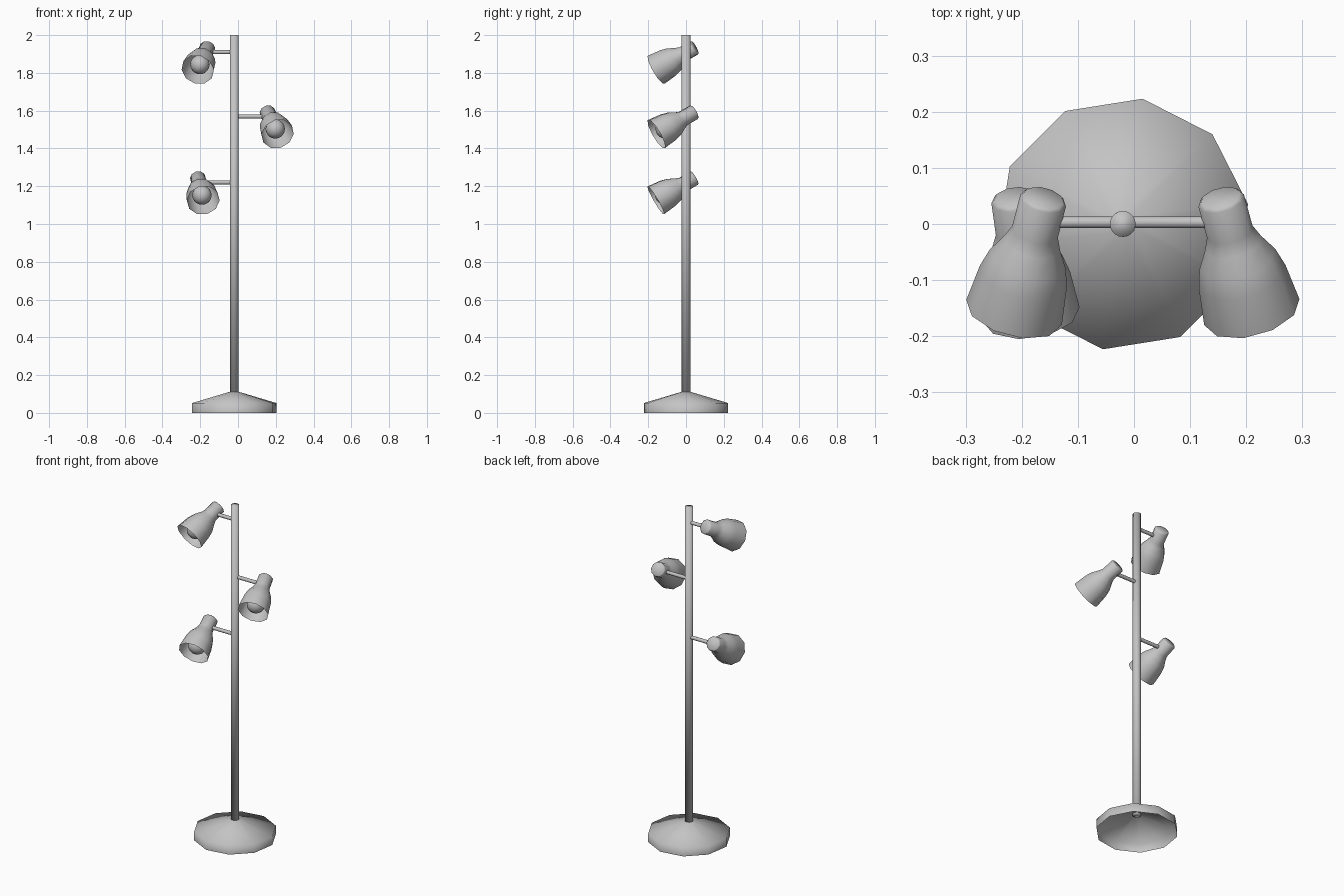
import bpy
import math
from mathutils import Vector

cube = bpy.data.objects.get("Cube")
if cube:
    bpy.data.objects.remove(cube, do_unlink=True)

GREY = (0.55, 0.55, 0.55, 1)
mat = bpy.data.materials.new("grey_metal")
mat.use_nodes = True
mat.diffuse_color = GREY
mat.node_tree.nodes["Principled BSDF"].inputs["Base Color"].default_value = GREY


def finish(obj, name):
    obj.name = name
    obj.data.materials.append(mat)
    for poly in obj.data.polygons:
        poly.use_smooth = True
    return obj


def lathe(name, profile, sides, start, axis, cap_first=False, cap_last=False, turn=0.0):
    """Spin (radius, distance) pairs around an axis running from start."""
    rot = Vector(axis).to_track_quat("Z", "Y")
    verts, faces = [], []
    for radius, dist in profile:
        for i in range(sides):
            a = turn + math.tau * i / sides
            p = Vector((radius * math.cos(a), radius * math.sin(a), dist))
            verts.append(Vector(start) + rot @ p)
    for r in range(len(profile) - 1):
        for i in range(sides):
            j = (i + 1) % sides
            faces.append((r * sides + i, r * sides + j,
                          (r + 1) * sides + j, (r + 1) * sides + i))
    if cap_first:
        faces.append(tuple(reversed(range(sides))))
    if cap_last:
        faces.append(tuple(range(len(verts) - sides, len(verts))))
    mesh = bpy.data.meshes.new(name)
    mesh.from_pydata(verts, [], faces)
    obj = bpy.data.objects.new(name, mesh)
    bpy.context.collection.objects.link(obj)
    return finish(obj, name)


POLE_X = -0.02
UP = (0, 0, 1)

# Hollow ten-sided foot and the upright
lathe("base", [(0.226, 0), (0.226, 0.052), (0.023, 0.112)], 10,
      (POLE_X, 0, 0), UP, turn=math.radians(9))
lathe("pole", [(0.023, 0.105), (0.023, 2.0)], 20, (POLE_X, 0, 0), UP, True, True)

# Spotlight shade, open at the front, measured from its pivot on the arm
SHADE = [(0.036, -0.052), (0.042, -0.046), (0.042, 0.02), (0.052, 0.045),
         (0.07, 0.078), (0.08, 0.115), (0.088, 0.19)]


def spotlight(label, x, z, lean):
    pivot = Vector((x, 0.003, z))
    aim = Vector((lean, -0.2, -0.116)).normalized()
    side = 1 if x > POLE_X else -1
    lathe(label + "_arm", [(0.0105, 0), (0.0105, abs(x - POLE_X))], 12,
          (POLE_X, 0.003, z), (side, 0, 0))
    lathe(label + "_shade", SHADE, 10, pivot, aim, cap_first=True)
    bpy.ops.mesh.primitive_uv_sphere_add(segments=16, ring_count=10, radius=0.051,
                                         location=pivot + aim * 0.135)
    finish(bpy.context.object, label + "_bulb")


spotlight("upper_right", -0.172, 1.91, -0.052)
spotlight("middle_left", 0.166, 1.569, 0.055)
spotlight("lower_right", -0.207, 1.22, 0.028)
